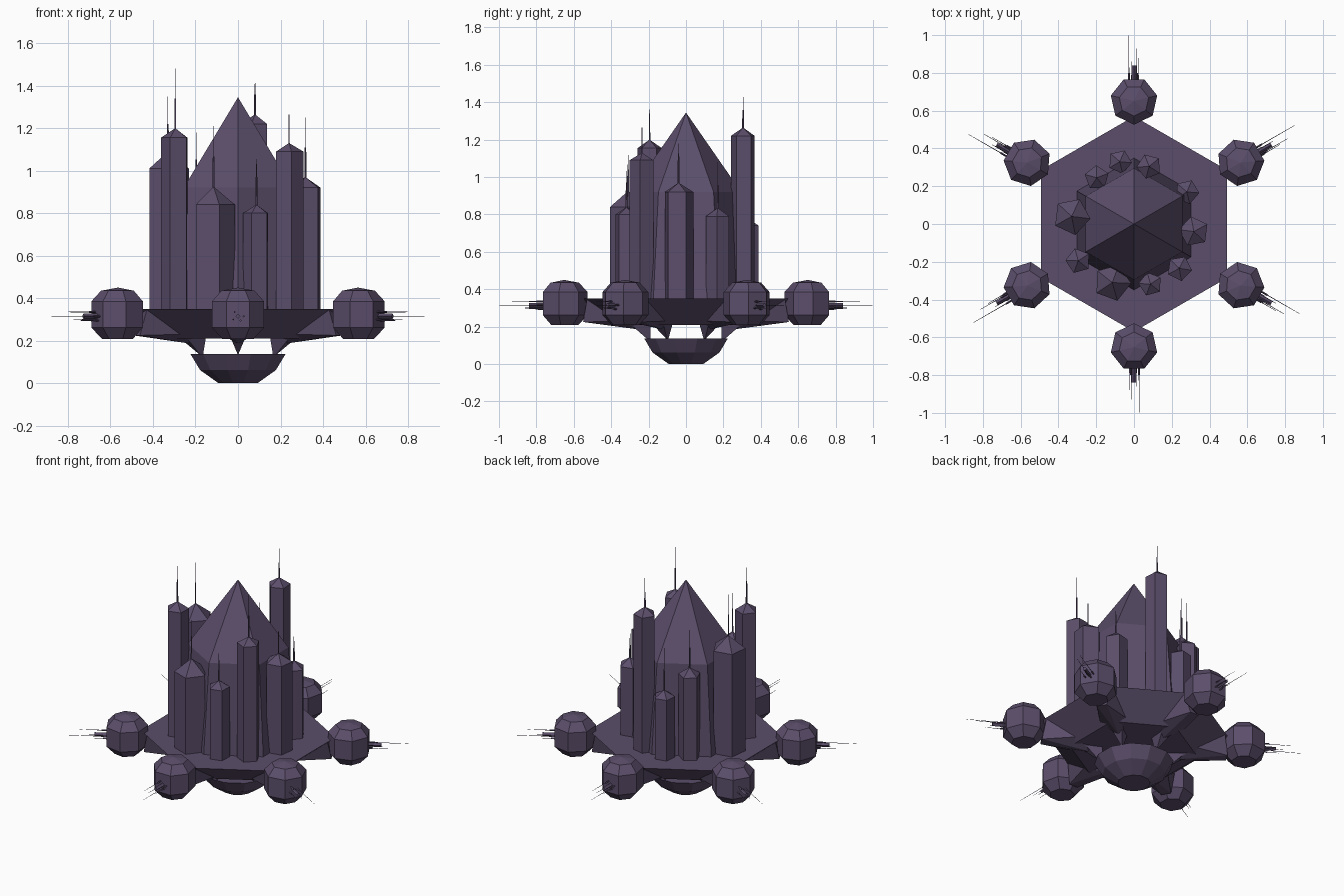
import bpy, bmesh, math
from mathutils import Matrix, Vector

if "Cube" in bpy.data.objects:
    bpy.data.objects.remove(bpy.data.objects["Cube"])

mat = bpy.data.materials.new("dusky purple")
mat.diffuse_color = (0.105, 0.076, 0.146, 1)
mat.use_nodes = True
mat.node_tree.nodes["Principled BSDF"].inputs["Base Color"].default_value = mat.diffuse_color


def finish(name, bm, matrix):
    bmesh.ops.recalc_face_normals(bm, faces=bm.faces)
    me = bpy.data.meshes.new(name)
    bm.to_mesh(me)
    bm.free()
    me.transform(matrix)
    me.materials.append(mat)
    ob = bpy.data.objects.new(name, me)
    bpy.context.collection.objects.link(ob)
    return ob


def lathe(bm, profile, sides, start=0.0, matrix=Matrix()):
    """Faceted solid of revolution; radius 0 makes a point, open ends are capped."""
    rings = []
    for r, z in profile:
        n = sides if r > 0 else 1
        rings.append([bm.verts.new(matrix @ Vector((
            r * math.cos(start + 2 * math.pi * k / sides),
            r * math.sin(start + 2 * math.pi * k / sides), z))) for k in range(n)])
    for a, b in zip(rings, rings[1:]):
        for k in range(sides):
            j = (k + 1) % sides
            quad = [a[k % len(a)], a[j % len(a)], b[j % len(b)], b[k % len(b)]]
            bm.faces.new(list(dict.fromkeys(quad)))
    for ring in (rings[0], rings[-1]):
        if len(ring) > 1:
            bm.faces.new(ring)


def hull(bm, points):
    vs = [bm.verts.new(p) for p in points]
    res = bmesh.ops.convex_hull(bm, input=vs)
    loose = [v for v in res["geom_interior"] if isinstance(v, bmesh.types.BMVert)]
    bmesh.ops.delete(bm, geom=loose, context='VERTS')


def make_lathe(name, profile, sides, start=0.0, matrix=Matrix()):
    bm = bmesh.new()
    lathe(bm, profile, sides, start)
    return finish(name, bm, matrix)


def spin(angle):
    return Matrix.Rotation(angle, 4, 'Z')


# hexagonal deck, hanging bowl and central spire (corners on the y axis)
make_lathe("deck", [(0.38, 0.21), (0.57, 0.35)], 6, math.pi / 6)
make_lathe("lower_bowl", [(0.095, 0.0), (0.185, 0.062), (0.232, 0.138)], 12, math.pi / 12)
make_lathe("central_spire", [(0.35, 0.34), (0.295, 0.92), (0, 1.345)], 6, math.pi / 6)

# surrounding towers: x, y, radius, shoulder height, peak height, mast tip
towers = [
    (-0.33, 0.04, 0.100, 1.01, 1.09, 1.35),
    (-0.295, -0.195, 0.068, 1.155, 1.20, 1.48),
    (-0.115, -0.31, 0.100, 0.84, 0.925, 1.21),
    (0.087, -0.318, 0.064, 0.80, 0.84, 1.10),
    (0.24, -0.235, 0.068, 1.09, 1.13, 1.40),
    (0.317, -0.04, 0.081, 0.92, 0.97, 1.25),
    (0.28, 0.17, 0.066, 0.79, 0.835, 1.08),
    (0.08, 0.305, 0.067, 1.22, 1.265, 1.45),
    (-0.075, 0.33, 0.064, 0.74, 0.78, 1.05),
    (-0.197, 0.245, 0.066, 0.88, 0.925, 1.18),
]
for i, (x, y, r, shoulder, peak, tip) in enumerate(towers):
    place = Matrix.Translation((x, y, 0)) @ spin(math.atan2(y, x))
    make_lathe(f"tower_{i}", [(r, 0.34), (r, shoulder), (0, peak)], 5, math.pi, place)
    mid = (peak + tip) / 2
    make_lathe(f"mast_{i}", [(0.005, peak - 0.02), (0.004, mid), (0.0015, mid), (0.001, tip)],
               4, 0, place)

# pod shape: seven sides with a flat side facing outward
pod_profile = [(0.075, 0.208), (0.126, 0.262), (0.126, 0.385), (0.08, 0.435), (0, 0.45)]
# gun needles: tangential offset, height, thick end radius, tip radius (from hub)
needles = [(0.027, 0.315, 0.80, 0.998), (-0.015, 0.335, 0.80, 0.93),
           (-0.022, 0.30, 0.79, 0.88), (0.012, 0.295, 0.79, 0.86)]

for i in range(6):
    turn = spin(math.pi / 6 + i * math.pi / 3)
    make_lathe(f"pod_{i}", pod_profile, 7, math.pi, turn @ Matrix.Translation((0.652, 0, 0)))

    # barrel and needles pointing outward
    bm = bmesh.new()
    out = Matrix.Rotation(math.pi / 2, 4, 'Y')
    lathe(bm, [(0.012, 0.74), (0.012, 0.84)], 4, 0, Matrix.Translation((0, 0, 0.315)) @ out)
    for t, z, base, tip in needles:
        lathe(bm, [(0.005, 0.74), (0.005, base), (0.002, base), (0.001, tip)], 4, 0,
              Matrix.Translation((0, t, z)) @ out)
    finish(f"pod_guns_{i}", bm, turn)

    # arm under the deck reaching the pod
    bm = bmesh.new()
    hull(bm, [(0.24, -0.03, 0.215), (0.24, 0.03, 0.215), (0.25, 0, 0.185), (0.40, 0, 0.222),
              (0.36, -0.08, 0.23), (0.36, 0.08, 0.23), (0.55, -0.03, 0.225), (0.55, 0.03, 0.225),
              (0.53, -0.06, 0.345), (0.53, 0.06, 0.345)])
    finish(f"pod_arm_{i}", bm, turn)

    # claw that holds the bowl
    bm = bmesh.new()
    hull(bm, [(0.19, 0, 0.132), (0.205, 0, 0.132), (0.19, -0.027, 0.215), (0.19, 0.027, 0.215),
              (0.25, 0, 0.182), (0.30, -0.035, 0.215), (0.30, 0.035, 0.215)])
    finish(f"bowl_claw_{i}", bm, turn)
